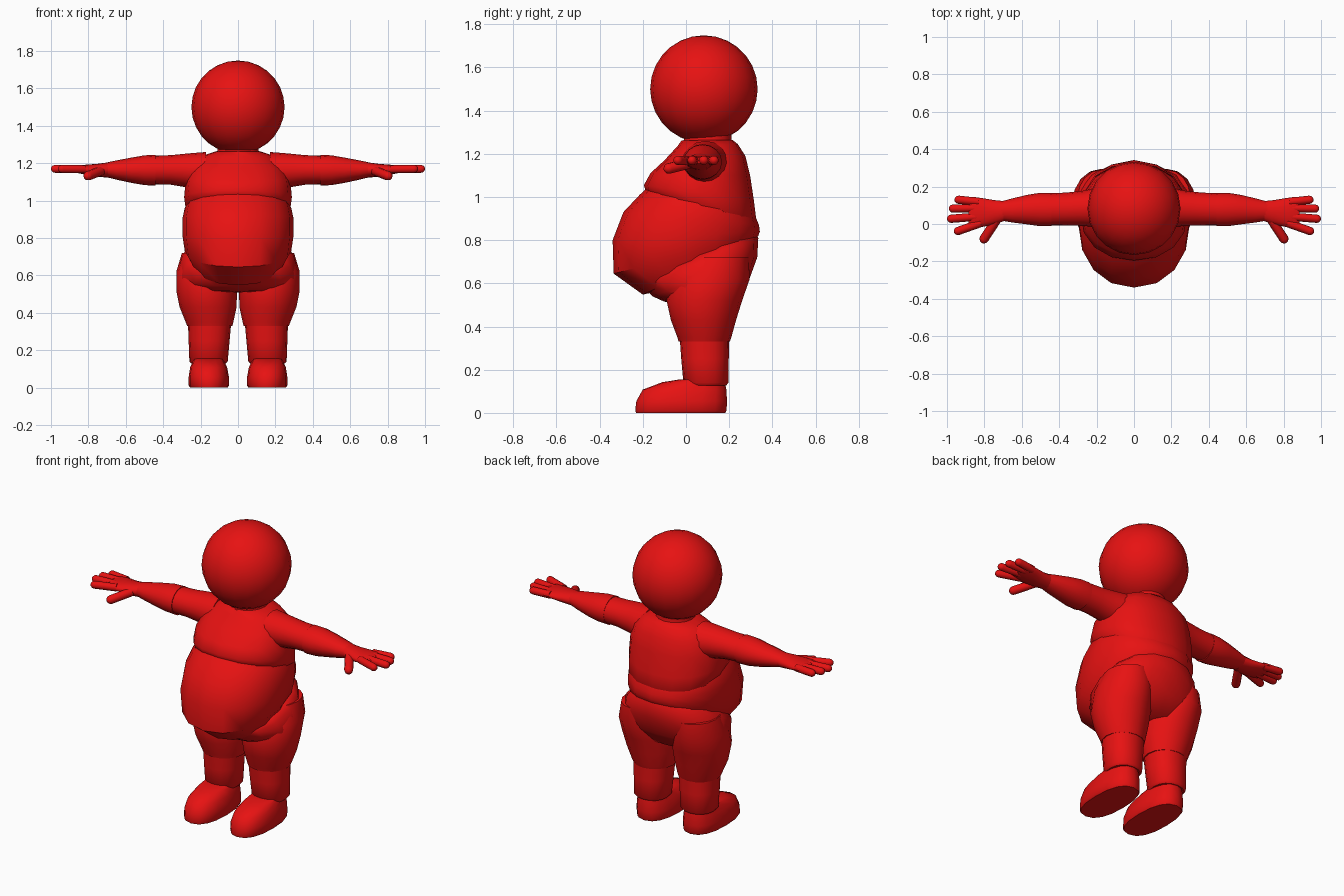
import bpy, bmesh, math
from mathutils import Vector as V

if "Cube" in bpy.data.objects:
    bpy.data.objects.remove(bpy.data.objects["Cube"])

red = bpy.data.materials.new("red")
red.diffuse_color = (0.8, 0.006, 0.006, 1)
red.use_nodes = True
red.node_tree.nodes["Principled BSDF"].inputs["Base Color"].default_value = red.diffuse_color


def finish(obj, angle=40, mirror=False):
    obj.data.materials.append(red)
    bpy.ops.object.select_all(action='DESELECT')
    obj.select_set(True)
    bpy.context.view_layer.objects.active = obj
    bpy.ops.object.shade_smooth_by_angle(angle=math.radians(angle))
    if mirror:
        m = obj.modifiers.new("mirror", 'MIRROR')
        m.use_clip = False
        m.use_mirror_merge = False
    return obj


def loft(name, rings, n=16, power=2.0, angle=40, mirror=False):
    """Skin a row of rings, each given as (centre, half axis u, half axis v)."""
    bm = bmesh.new()
    rows = []
    e = 2 / power
    for c, u, v in rings:
        row = []
        for i in range(n):
            a = 2 * math.pi * i / n
            s, t = math.cos(a), math.sin(a)
            s = math.copysign(abs(s) ** e, s)
            t = math.copysign(abs(t) ** e, t)
            row.append(bm.verts.new(V(c) + V(u) * s + V(v) * t))
        rows.append(row)
    for a, b in zip(rows, rows[1:]):
        for i in range(n):
            j = (i + 1) % n
            bm.faces.new((a[i], a[j], b[j], b[i]))
    bm.faces.new(rows[0])
    bm.faces.new(rows[-1])
    bmesh.ops.recalc_face_normals(bm, faces=bm.faces)
    me = bpy.data.meshes.new(name)
    bm.to_mesh(me)
    bm.free()
    obj = bpy.data.objects.new(name, me)
    bpy.context.collection.objects.link(obj)
    return finish(obj, angle, mirror)


def tilted(x, rx, yf, zf, yb, zb):
    """Ring spanning a front point and a back point."""
    f, b = V((x, yf, zf)), V((x, yb, zb))
    return (f + b) / 2, (rx, 0, 0), (b - f) / 2


def flat(x0, x1, y0, y1, z):
    return tilted((x0 + x1) / 2, (x1 - x0) / 2, y0, z, y1, z)


def across(x, y0, y1, z0, z1):
    """Upright ring facing along x."""
    return (x, (y0 + y1) / 2, (z0 + z1) / 2), (0, (y1 - y0) / 2, 0), (0, 0, (z1 - z0) / 2)


def finger(name, p, q, r):
    """Round-tipped rod."""
    p, q = V(p), V(q)
    d = (q - p).normalized()
    u = d.cross(V((0, 0, 1))).normalized()
    w = u.cross(d)
    rings = [(p, u * r, w * r)]
    for k in (0, 30, 60, 82):
        a = math.radians(k)
        s = r * math.cos(a)
        rings.append((q - d * r * (1 - math.sin(a)), u * s, w * s))
    loft(name, rings, n=10, angle=60, mirror=True)


# Head
bpy.ops.mesh.primitive_uv_sphere_add(segments=20, ring_count=14, radius=0.249,
                                     location=(0, 0.083, 1.5))
head = bpy.context.object
head.name = "head"
finish(head, 60)

# Neck
loft("neck", [flat(-.12, .12, -.02, .22, 1.22), flat(-.11, .11, -.01, .21, 1.265),
              flat(-.11, .11, -.01, .21, 1.31)])

# Chest, overhanging the belly
loft("chest", [tilted(0, .12, -.02, 1.262, .215, 1.265),
               tilted(0, .19, -.04, 1.235, .24, 1.245),
               tilted(0, .25, -.10, 1.17, .275, 1.19),
               tilted(0, .28, -.165, 1.11, .297, 1.10),
               tilted(0, .288, -.195, 1.055, .315, .98),
               tilted(0, .28, -.185, 1.02, .325, .90),
               tilted(0, .25, -.12, .98, .30, .86)], power=2.2, angle=50)

# Belly, hanging low at the front with its hem rising to the back
loft("belly", [tilted(0, .25, -.14, 1.08, .29, .97),
               tilted(0, .285, -.215, 1.01, .322, .91),
               tilted(0, .298, -.29, .93, .338, .87),
               tilted(0, .298, -.34, .80, .342, .84),
               tilted(0, .285, -.335, .645, .335, .82),
               tilted(0, .24, -.20, .548, .315, .79),
               tilted(0, .15, -.10, .57, .25, .76)], power=2.15, angle=42)

# Hips
loft("hips", [tilted(0, .26, -.19, .62, .31, .85),
              tilted(0, .30, -.20, .585, .335, .81),
              tilted(0, .32, -.155, .54, .33, .72),
              tilted(0, .325, -.10, .515, .29, .61),
              tilted(0, .22, -.03, .51, .22, .52)], power=2.1, angle=50)

# Legs: thigh, then a slightly narrower shin
loft("thigh", [flat(.05, .30, .0, .29, .72), flat(.02, .33, -.07, .295, .62),
               flat(.005, .33, -.09, .26, .52), flat(.008, .312, -.07, .232, .43),
               flat(.025, .28, -.04, .21, .35), flat(.03, .272, -.034, .203, .33)],
     angle=50, mirror=True)
loft("shin", [flat(.035, .268, -.03, .2, .36), flat(.045, .264, -.022, .198, .25),
              flat(.055, .26, -.012, .197, .14), flat(.065, .25, .0, .187, .128)],
     power=2.2, mirror=True)

# Shoes
loft("shoe", [flat(.055, .255, -.232, .182, 0), flat(.048, .264, -.235, .188, .012),
              flat(.048, .264, -.23, .19, .055), flat(.058, .256, -.2, .187, .108),
              flat(.075, .24, -.11, .18, .142), flat(.08, .235, -.03, .175, .155)],
     power=2.4, angle=50, mirror=True)

# Arms: upper sleeve and tapering forearm
loft("upper_arm", [across(.17, -.02, .2, 1.05, 1.26), across(.27, -.01, .178, 1.07, 1.252),
                   across(.36, -.008, .168, 1.085, 1.243), across(.455, -.008, .164, 1.087, 1.24)],
     angle=50, mirror=True)
loft("forearm", [across(.44, -.012, .166, 1.08, 1.245), across(.5, -.012, .167, 1.083, 1.242),
                 across(.57, -.002, .156, 1.095, 1.23), across(.65, .008, .137, 1.112, 1.215),
                 across(.72, .02, .118, 1.13, 1.2)], angle=50, mirror=True)

# Hands
loft("palm", [across(.69, .018, .122, 1.122, 1.205), across(.75, -.004, .128, 1.128, 1.197),
              across(.81, -.015, .138, 1.138, 1.192), across(.86, -.015, .145, 1.148, 1.19),
              across(.885, .0, .13, 1.155, 1.183)], angle=50, mirror=True)
for name, p, q in (("index_finger", (.82, .005), (.962, -.045)),
                   ("middle_finger", (.83, .04), (1.0, .026)),
                   ("ring_finger", (.83, .085), (.99, .082)),
                   ("little_finger", (.83, .118), (.96, .132))):
    finger(name, (*p, 1.168), (*q, 1.17), .022)
finger("thumb", (.73, .03, 1.16), (.815, -.1, 1.127), .025)
